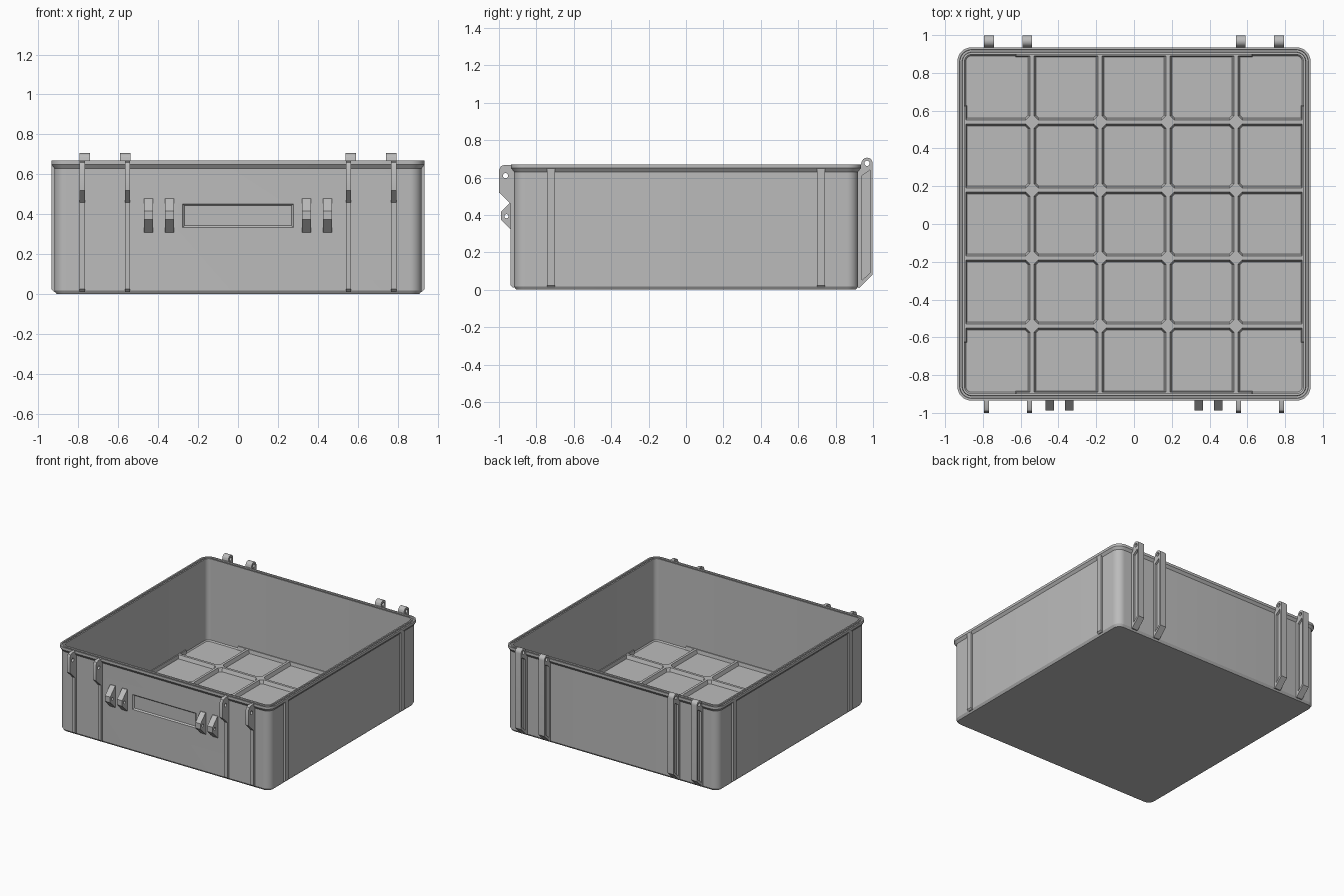
import bpy, bmesh
from math import sin, cos, pi, radians
from mathutils import Matrix

if "Cube" in bpy.data.objects:
    bpy.data.objects.remove(bpy.data.objects["Cube"], do_unlink=True)

grey = bpy.data.materials.new("plain_grey")
grey.use_nodes = True
grey.diffuse_color = (0.5, 0.5, 0.5, 1)
grey.node_tree.nodes["Principled BSDF"].inputs["Base Color"].default_value = (0.5, 0.5, 0.5, 1)


def finish(name, mesh):
    ob = bpy.data.objects.new(name, mesh)
    bpy.context.scene.collection.objects.link(ob)
    mesh.materials.clear()
    mesh.materials.append(grey)
    return ob


def from_bmesh(name, bm):
    bmesh.ops.recalc_face_normals(bm, faces=bm.faces)
    mesh = bpy.data.meshes.new(name)
    bm.to_mesh(mesh)
    bm.free()
    return finish(name, mesh)


def arc(cx, cy, r, start=0, end=360, n=20):
    return [(cx + r * cos(radians(start + (end - start) * i / n)),
             cy + r * sin(radians(start + (end - start) * i / n))) for i in range(n + 1)]


def prism(name, loops, width, centre, along_x=True):
    """Extrude an outline, with any holes, along x or y."""
    cu = bpy.data.curves.new(name, 'CURVE')
    cu.dimensions, cu.fill_mode, cu.extrude = '2D', 'BOTH', width / 2
    for loop in loops:
        sp = cu.splines.new('POLY')
        sp.points.add(len(loop) - 1)
        for p, (a, b) in zip(sp.points, loop):
            p.co = (a, b, 0, 1)
        sp.use_cyclic_u = True
    temp = bpy.data.objects.new(name, cu)
    mesh = bpy.data.meshes.new_from_object(temp)
    bpy.data.objects.remove(temp)
    turn = Matrix.Rotation(pi / 2, 4, 'X')
    if along_x:
        turn = Matrix.Translation((centre, 0, 0)) @ Matrix.Rotation(pi / 2, 4, 'Z') @ turn
    else:
        turn = Matrix.Translation((0, centre, 0)) @ turn
    mesh.transform(turn)
    return finish(name, mesh)


# Tub: rounded square rings lofted along a wall section
section = [(0.908, 0), (0.92, 0.018), (0.92, 0.63), (0.935, 0.65), (0.935, 0.67),
           (0.923, 0.67), (0.921, 0.66), (0.91, 0.66), (0.908, 0.67), (0.897, 0.67),
           (0.897, 0.03), (0.89, 0.02)]
bm = bmesh.new()
rings = []
for half, z in section:
    r = half - 0.86
    ring = []
    for k, (sx, sy) in enumerate([(1, 1), (-1, 1), (-1, -1), (1, -1)]):
        for x, y in arc(sx * 0.86, sy * 0.86, r, 90 * k, 90 * k + 90, 8):
            ring.append(bm.verts.new((x, y, z)))
    rings.append(ring)
for a, b in zip(rings, rings[1:]):
    for i in range(len(a)):
        j = (i + 1) % len(a)
        bm.faces.new((a[i], a[j], b[j], b[i]))
bm.faces.new(rings[0])
bm.faces.new(rings[-1])
tub = from_bmesh("tub", bm)

# Label recess with sloped edges in the front wall
bm = bmesh.new()
bmesh.ops.create_cube(bm, size=2)
for v in bm.verts:
    back = v.co.y > 0
    v.co = (v.co.x * (0.268 if back else 0.286), -0.91 if back else -0.93,
            0.393 + v.co.z * (0.05 if back else 0.068))
cutter = from_bmesh("label_cutter", bm)
cutter.hide_render = True
mod = tub.modifiers.new("label_recess", 'BOOLEAN')
mod.operation, mod.object, mod.solver = 'DIFFERENCE', cutter, 'EXACT'
bpy.context.view_layer.objects.active = tub
bpy.ops.object.modifier_apply(modifier=mod.name)
bpy.data.objects.remove(cutter, do_unlink=True)

# Floor grid: tapered bars with chamfered crossings
bm = bmesh.new()


def bar(cx, cy, hx, hy, inset=0.013, turn=0):
    verts = bmesh.ops.create_cube(bm, size=2)["verts"]
    for v in verts:
        cut = inset if v.co.z > 0 else 0
        v.co = (v.co.x * (hx - cut), v.co.y * (hy - cut), 0.048 if v.co.z > 0 else 0.012)
    bmesh.ops.transform(bm, verts=verts, matrix=Matrix.Translation((cx, cy, 0))
                        @ Matrix.Rotation(turn, 4, 'Z'))


lines = (-0.54, -0.18, 0.18, 0.54)
for c in lines:
    bar(c, 0, 0.023, 0.905)
    bar(0, c, 0.905, 0.023)
    for d in lines:
        bar(c, d, 0.043, 0.043, turn=pi / 4)
for s in (-1, 1):
    bar(s * 0.897, 0, 0.013, 0.63, 0.006)
    bar(0, s * 0.897, 0.63, 0.013, 0.006)
from_bmesh("floor_grid", bm)

# Outlines in side elevation
latch_outline = [(-0.912, 0.012), (-0.925, 0.012), (-0.938, 0.025), (-0.938, 0.46),
                 (-1.0, 0.52), (-1.0, 0.64), (-0.99, 0.66), (-0.97, 0.668),
                 (-0.926, 0.668), (-0.912, 0.62)]
handle_outline = [(-0.912, 0.31), (-0.925, 0.31), (-0.988, 0.373), (-0.988, 0.417),
                  (-0.925, 0.48), (-0.912, 0.48)]
hinge_outline = ([(0.912, 0.012), (0.926, 0.01), (0.998, 0.08)]
                 + arc(0.968, 0.676, 0.03, 0, 180, 12) + [(0.926, 0.65), (0.912, 0.62)])
pocket = [(0.94, 0.05), (0.984, 0.09), (0.984, 0.64), (0.94, 0.61)]
side_profile = [(0.912, 0.012), (0.922, 0.012), (0.934, 0.024), (0.934, 0.65),
                (0.925, 0.65), (0.912, 0.62)]

for s, side in ((1, "left"), (-1, "right")):
    for i, x in enumerate((0.553, 0.78)):
        prism(f"{side}_latch_rib_{i}", [latch_outline, arc(-0.965, 0.61, 0.014)[:-1]], 0.026, s * x)
    for i, x in enumerate((0.342, 0.447)):
        prism(f"{side}_handle_lug_{i}", [handle_outline, arc(-0.96, 0.393, 0.011)[:-1]], 0.045, s * x)
    for i, x in enumerate((0.565, 0.768)):
        prism(f"{side}_hinge_arm_{i}",
              [hinge_outline, pocket, arc(0.968, 0.676, 0.014)[:-1]], 0.052, s * x)
        prism(f"{side}_hinge_web_{i}", [pocket], 0.02, s * x)
    for i, y in enumerate((-0.723, 0.723)):
        prism(f"{side}_wall_rib_{i}", [[(s * a, b) for a, b in side_profile]], 0.043, y, False)

# Smooth shading on the rounded corners, keeping hard edges
for ob in bpy.context.scene.objects:
    ob.select_set(ob.type == 'MESH')
bpy.ops.object.shade_smooth_by_angle(angle=radians(28))
